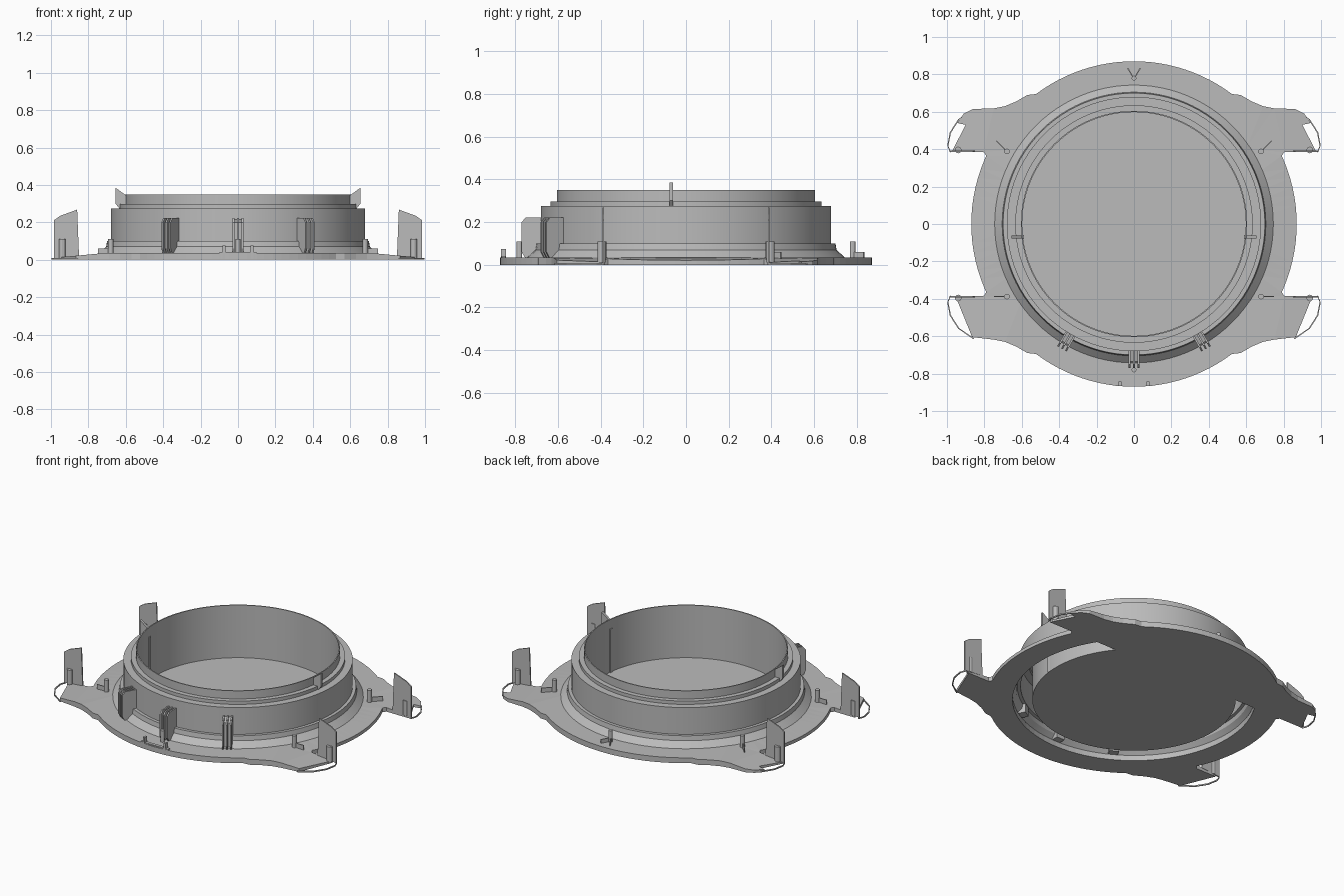
import bpy, bmesh
from math import sin, cos, pi, radians
from mathutils import Matrix, Vector

if "Cube" in bpy.data.objects:
    bpy.data.objects.remove(bpy.data.objects["Cube"])

grey = bpy.data.materials.new("plain grey")
grey.use_nodes = True
grey.diffuse_color = (0.5, 0.5, 0.5, 1)
grey.node_tree.nodes["Principled BSDF"].inputs["Base Color"].default_value = (0.5, 0.5, 0.5, 1)
SEGS = 96


def finish(bm, name, smooth=False):
    bmesh.ops.recalc_face_normals(bm, faces=bm.faces)
    mesh = bpy.data.meshes.new(name)
    bm.to_mesh(mesh)
    bm.free()
    mesh.materials.append(grey)
    ob = bpy.data.objects.new(name, mesh)
    bpy.context.collection.objects.link(ob)
    if smooth:
        bpy.ops.object.select_all(action='DESELECT')
        ob.select_set(True)
        bpy.context.view_layer.objects.active = ob
        bpy.ops.object.shade_smooth_by_angle(angle=radians(25))
    return ob


def slab(name, loops, z0, z1, shape=None):
    """Flat outline, with optional holes, extruded from z0 to z1."""
    bm = bmesh.new()
    for loop in loops:
        vs = [bm.verts.new((x, y, z0)) for x, y in loop]
        for a, b in zip(vs, vs[1:] + vs[:1]):
            bm.edges.new((a, b))
    bmesh.ops.triangle_fill(bm, use_beauty=True, edges=bm.edges[:])
    ext = bmesh.ops.extrude_face_region(bm, geom=bm.faces[:])
    for v in ext["geom"]:
        if isinstance(v, bmesh.types.BMVert):
            v.co.z = shape(v.co) if shape else z1
    return finish(bm, name)


def plate(name, profile, thick, matrix):
    """Profile in local XZ, extruded along local Y and placed."""
    bm = bmesh.new()
    f = bm.faces.new([bm.verts.new((x, -thick / 2, z)) for x, z in profile])
    ext = bmesh.ops.extrude_face_region(bm, geom=[f])
    vs = [v for v in ext["geom"] if isinstance(v, bmesh.types.BMVert)]
    bmesh.ops.translate(bm, verts=vs, vec=(0, thick, 0))
    bmesh.ops.transform(bm, matrix=matrix, verts=bm.verts)
    return finish(bm, name)


def box(name, x, y, z0, z1, sx, sy, rot=0):
    prof = [(-sx / 2, z0), (sx / 2, z0), (sx / 2, z1), (-sx / 2, z1)]
    return plate(name, prof, sy, Matrix.Translation((x, y, 0)) @ Matrix.Rotation(rot, 4, 'Z'))


def post(name, x, y, r, z0, z1):
    bm = bmesh.new()
    bmesh.ops.create_cone(bm, cap_ends=True, segments=12, radius1=r, radius2=r, depth=z1 - z0,
                          matrix=Matrix.Translation((x, y, (z0 + z1) / 2)))
    return finish(bm, name, True)


def arc(r, a0, a1, n):
    return [(r * cos(radians(a0 + (a1 - a0) * i / n)), r * sin(radians(a0 + (a1 - a0) * i / n)))
            for i in range(n + 1)]


# Flange with four arms: half outline on +x, mirrored to -x
BLEND = [(0.86, 0.615), (0.75, 0.618), (0.69, 0.63), (0.63, 0.655), (0.57, 0.69)]
NECK = [(0.79, 0.365), (0.805, 0.385)]


def flip(points):
    return [(x, -y) for x, y in reversed(points)]


back_arm = NECK + [(0.975, 0.385), (0.90, 0.53), (0.945, 0.54), (0.91, 0.59)] + BLEND
front_arm = NECK + [(0.955, 0.385), (0.865, 0.605)] + BLEND[1:]
right_half = (arc(0.87, -90, -53, 12) + flip(front_arm) + arc(0.87, -23, 23, 14)
              + back_arm + arc(0.87, 53, 90, 12))
outline = right_half + [(-x, y) for x, y in reversed(right_half[1:-1])]
hole = arc(0.72, 0, 360, SEGS)[:-1]


def camber(co):
    return 0.035 - 0.024 * min(1, max(0, (abs(co.x) - 0.72) / 0.26))


slab("flange", [outline, hole], 0.0, 0.035, camber)

# Underside plate closing the back of the flange
back_half = [(0.80, 0.385)] + back_arm[2:] + arc(0.87, 53, 90, 12)
slab("back_under_plate", [back_half + [(-x, y) for x, y in reversed(back_half[:-1])]], 0.0, 0.003)

# Stepped round housing
profile = [(0.745, 0.033), (0.705, 0.07), (0.70, 0.10), (0.68, 0.10), (0.68, 0.275),
           (0.635, 0.275), (0.635, 0.297), (0.605, 0.297), (0.605, 0.35), (0.598, 0.35),
           (0.598, 0.0), (0.603, 0.0), (0.603, 0.288), (0.628, 0.288), (0.628, 0.268),
           (0.672, 0.268), (0.672, 0.092), (0.692, 0.092), (0.697, 0.066), (0.735, 0.028)]
bm = bmesh.new()
rings = [[bm.verts.new((r * cos(2 * pi * i / SEGS), r * sin(2 * pi * i / SEGS), z))
          for i in range(SEGS)] for r, z in profile]
for a, b in zip(rings, rings[1:] + rings[:1]):
    for i in range(SEGS):
        j = (i + 1) % SEGS
        bm.faces.new((a[i], a[j], b[j], b[i]))
finish(bm, "housing_wall", True)

# Floor disc
slab("floor", [arc(0.60, 0, 360, SEGS)[:-1]], 0.0, 0.006)

# Three ribbed clips around the front of the wall
clip = [(0.675, 0.035), (0.755, 0.035), (0.77, 0.06), (0.77, 0.20), (0.75, 0.222), (0.675, 0.222)]
core = [(0.675, 0.035), (0.735, 0.035), (0.735, 0.20), (0.675, 0.215)]
for deg in (-120, -90, -60):
    turn = Matrix.Rotation(radians(deg), 4, 'Z')
    plate("clip_core", core, 0.05, turn)
    for off in (-0.024, 0, 0.024):
        plate("clip_rib", clip, 0.01, turn @ Matrix.Translation((0, off, 0)))

# Parts repeated on both sides
for s in (-1, 1):
    side = Matrix.Scale(s, 4, Vector((1, 0, 0)))
    for y in (-0.388, 0.388):
        # Upright tab on each arm with a small round stop
        tab = [(0.85, 0.02), (0.985, 0.008), (0.985, 0.21), (0.95, 0.235), (0.86, 0.268)]
        plate("arm_tab", tab, 0.008, side @ Matrix.Translation((0, y, 0)))
        post("tab_stop", s * 0.94, y * 1.02, 0.018, 0.01, 0.11)
        # Locating pin with a low gusset
        post("locating_pin", s * 0.68, y, 0.015, 0.03, 0.11)
        lean = 0 if y < 0 else 0.8
        box("pin_gusset", s * 0.71, y + (0.03 if y > 0 else 0), 0.03, 0.06, 0.075, 0.006, s * lean)
        # Thin rim around the open arm tip
        tip = [(0.95, 0.385), (0.985, 0.385), (0.998, 0.42), (0.985, 0.49), (0.94, 0.56), (0.86, 0.615)]
        inner = [(x - 0.006, v - 0.003) for x, v in reversed(tip)]
        sy = 1 if y > 0 else -1
        slab("tip_rim", [[(s * x, sy * v) for x, v in tip[1:] + inner[:-1]]], 0.0, 0.008)
    # Pointed fin on the top step and the strip inside the wall
    fin = [(0.60, 0.275), (0.635, 0.275), (0.655, 0.30), (0.655, 0.385), (0.60, 0.345)]
    plate("rim_fin", fin, 0.016, side @ Matrix.Translation((0, -0.07, 0)))
    box("inner_strip", s * 0.594, -0.07, 0.0, 0.29, 0.014, 0.02)
    # Small lugs at the front edge and angled fins at the back pin
    box("front_lug", s * 0.075, -0.855, 0.0, 0.075, 0.014, 0.024)
    box("back_fin", s * 0.02, 0.81, 0.03, 0.06, 0.055, 0.006, s * 1.05)

box("front_bar", 0, -0.855, 0.0, 0.042, 0.2, 0.02)
for y in (-0.78, 0.78):
    post("centre_pin", 0, y, 0.013, 0.03, 0.11)
